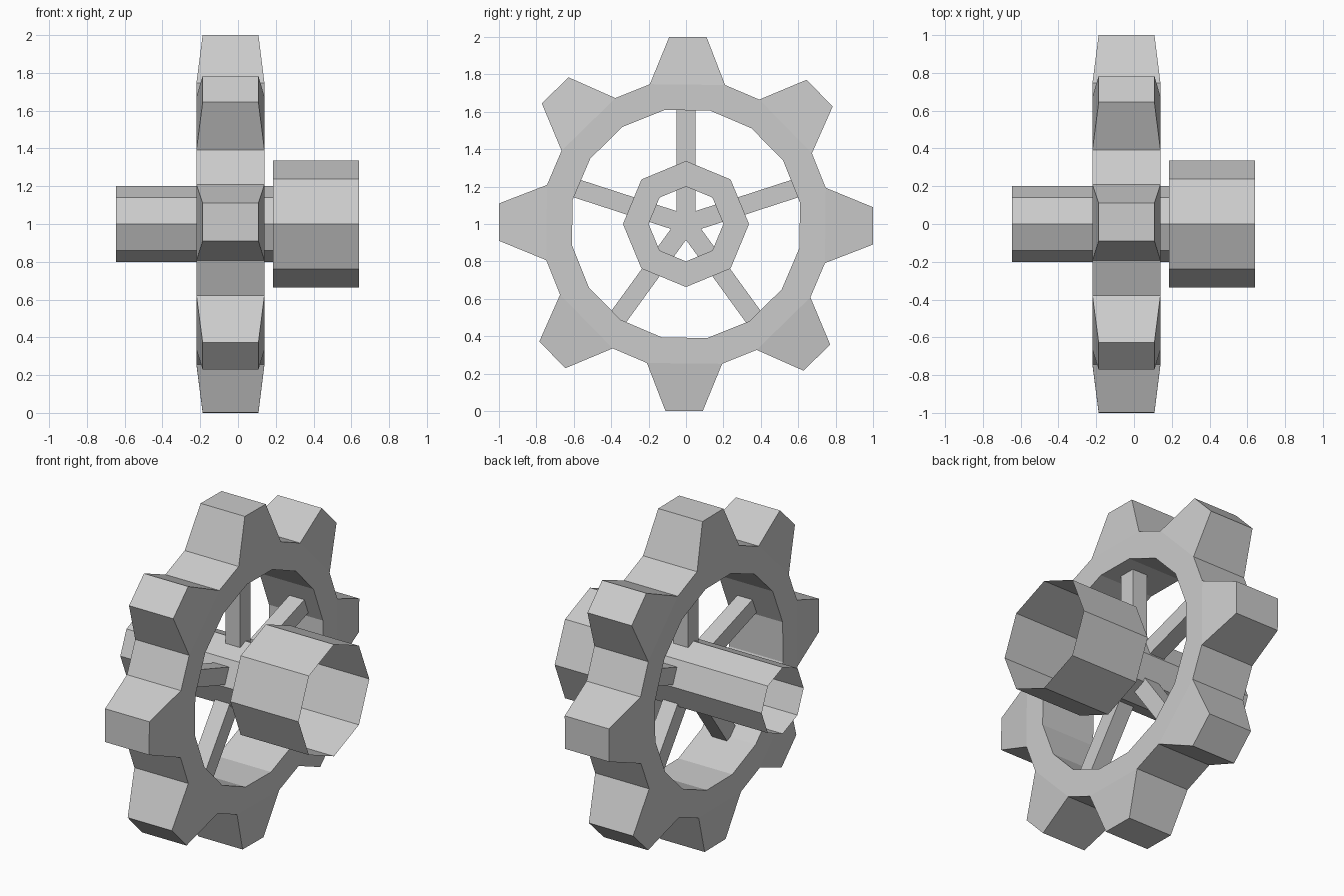
import bpy, bmesh
from math import radians, sin, cos

if "Cube" in bpy.data.objects:
    bpy.data.objects.remove(bpy.data.objects["Cube"])

CZ = 1.0            # height of the axle (runs along x)
TWIST = 0.6         # slight turn of the toothed rim, degrees


def make_object(name, bm):
    bmesh.ops.recalc_face_normals(bm, faces=bm.faces)
    mesh = bpy.data.meshes.new(name)
    bm.to_mesh(mesh)
    bm.free()
    obj = bpy.data.objects.new(name, mesh)
    bpy.context.collection.objects.link(obj)
    return obj


def polar(x, r, deg):
    a = radians(deg)
    return (x, r * sin(a), CZ + r * cos(a))


# Toothed rim: per tooth, 2 inner, 2 root and 2 tip points on each side
bm = bmesh.new()
LAYOUT = [(0.62, -11.25), (0.62, 11.25), (0.772, -15.1),
          (0.772, 15.1), (1.005, -5.7), (1.005, 5.7)]
SIDES = [(-0.22, -0.187), (0.14, 0.108)]    # x at body, x at tooth tip
teeth = []
for k in range(8):
    sides = []
    for body_x, tip_x in SIDES:
        sides.append([bm.verts.new(polar(tip_x if r > 0.9 else body_x, r, k * 45 + d + TWIST))
                      for r, d in LAYOUT])
    teeth.append(sides)
for k in range(8):
    a, b = teeth[k]
    na, nb = teeth[(k + 1) % 8]
    for s, n in ((a, na), (b, nb)):
        bm.faces.new((s[0], s[1], s[3], s[2]))      # rim behind tooth
        bm.faces.new((s[2], s[3], s[5], s[4]))      # tapered tooth side
        bm.faces.new((s[1], n[0], n[2], s[3]))      # rim between teeth
    for i, j in ((0, 1), (2, 4), (4, 5), (5, 3)):   # bore, flanks and tip
        bm.faces.new((a[i], a[j], b[j], b[i]))
    bm.faces.new((a[1], na[0], nb[0], b[1]))
    bm.faces.new((a[3], na[2], nb[2], b[3]))
make_object("toothed_rim", bm)

# Open eight-sided axle tube stepping out to a wide open collar
bm = bmesh.new()
rings = [[bm.verts.new(polar(x, r, i * 45)) for i in range(8)]
         for x, r in ((-0.645, 0.2), (0.185, 0.2), (0.185, 0.337), (0.64, 0.337))]
for p, q in zip(rings, rings[1:]):
    for i in range(8):
        j = (i + 1) % 8
        bm.faces.new((p[i], p[j], q[j], q[i]))
make_object("axle_and_collar", bm)

# Five square spokes from the centre to the rim
for k in range(5):
    bpy.ops.mesh.primitive_cube_add(size=1)
    spoke = bpy.context.object
    spoke.name = f"spoke_{k + 1}"
    spoke.scale = (0.1, 0.1, 0.63)
    spoke.location = polar(0, 0.315, k * 72)
    spoke.rotation_euler = (-radians(k * 72), 0, 0)
